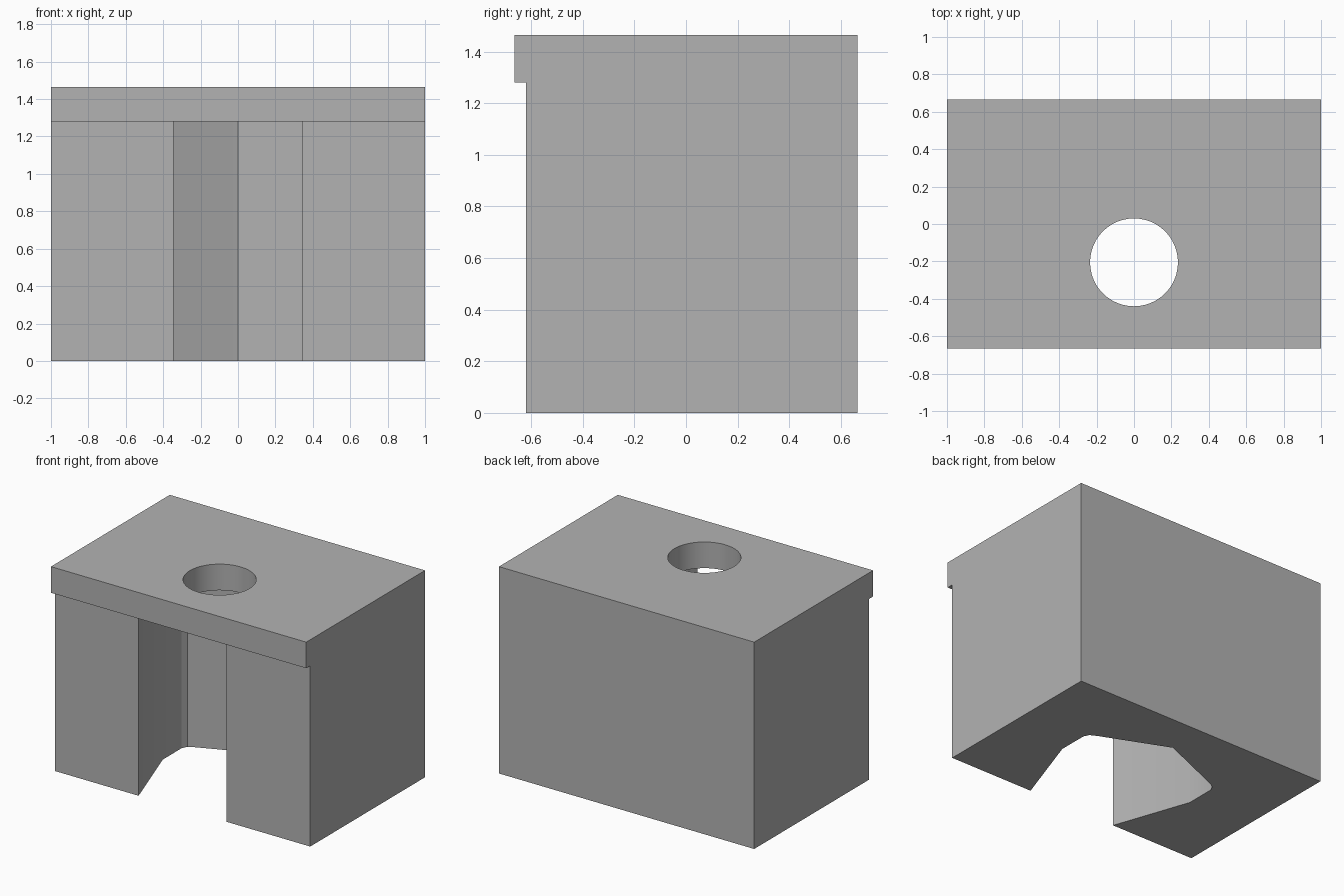
import bpy
import bmesh
from math import radians
from mathutils import Matrix, Vector

if "Cube" in bpy.data.objects:
    bpy.data.objects.remove(bpy.data.objects["Cube"])

HEIGHT, LEDGE = 1.465, 1.28
FRONT, BACK, LIP = -0.62, 0.665, -0.665

grey = bpy.data.materials.new("plain grey")
grey.use_nodes = True
grey.diffuse_color = (0.45, 0.45, 0.45, 1)
grey.node_tree.nodes["Principled BSDF"].inputs["Base Color"].default_value = grey.diffuse_color


def prism(name, outline, offset):
    """Extrude a closed outline of 3D points along offset."""
    bm = bmesh.new()
    face = bm.faces.new([bm.verts.new(p) for p in outline])
    grown = bmesh.ops.extrude_face_region(bm, geom=[face], use_keep_orig=True)
    moved = [g for g in grown["geom"] if isinstance(g, bmesh.types.BMVert)]
    bmesh.ops.translate(bm, verts=moved, vec=Vector(offset))
    bmesh.ops.recalc_face_normals(bm, faces=bm.faces)
    return finish(name, bm)


def finish(name, bm):
    mesh = bpy.data.meshes.new(name)
    bm.to_mesh(mesh)
    bm.free()
    mesh.materials.append(grey)
    obj = bpy.data.objects.new(name, mesh)
    bpy.context.collection.objects.link(obj)
    return obj


def cut(target, cutter):
    """Subtract the cutter, then discard it."""
    cutter.hide_render = True
    mod = target.modifiers.new(cutter.name, 'BOOLEAN')
    mod.operation, mod.solver, mod.object = 'DIFFERENCE', 'EXACT', cutter
    bpy.context.view_layer.objects.active = target
    bpy.ops.object.modifier_apply(modifier=mod.name)
    bpy.data.objects.remove(cutter)


# Block with an overhanging front lip, from its side profile
side = [(FRONT, 0), (BACK, 0), (BACK, HEIGHT), (LIP, HEIGHT), (LIP, LEDGE), (FRONT, LEDGE)]
block = prism("block", [(-1, y, z) for y, z in side], (2, 0, 0))

# Slot open to the front and below, widening inside to a shallow pointed back
half = [(0.345, -0.9), (0.345, FRONT), (0.533, -0.08), (0.533, 0.13), (0.515, 0.168), (0.47, 0.192)]
plan = half + [(0, 0.388)] + [(-x, y) for x, y in reversed(half)]
cut(block, prism("slot_cutter", [(x, y, -0.2) for x, y in plan], (0, 0, LEDGE + 0.2)))

# Round hole through the top plate
bm = bmesh.new()
bmesh.ops.create_cone(bm, cap_ends=True, segments=48, radius1=0.235, radius2=0.235,
                      depth=0.6, matrix=Matrix.Translation((0, -0.205, 1.4)))
cut(block, finish("hole_cutter", bm))

# Smooth hole wall, crisp edges elsewhere
bpy.ops.object.select_all(action='DESELECT')
block.select_set(True)
bpy.context.view_layer.objects.active = block
bpy.ops.object.shade_smooth_by_angle(angle=radians(20))
